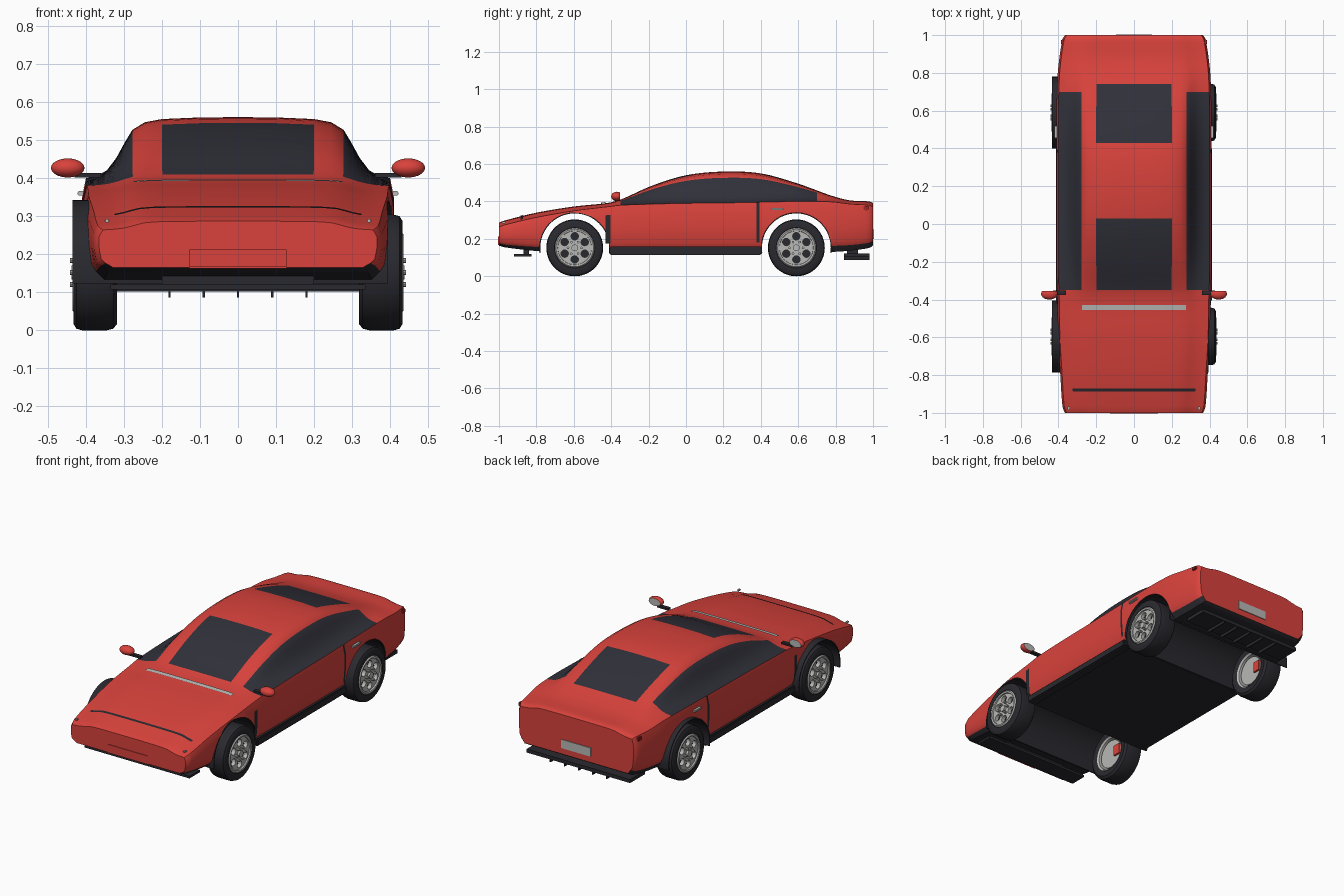
import bpy, bmesh
from math import sin, cos, pi, tau
from mathutils import Matrix, Vector

if "Cube" in bpy.data.objects:
    bpy.data.objects.remove(bpy.data.objects["Cube"])


def material(name, *rgb):
    m = bpy.data.materials.new(name)
    m.use_nodes = True
    m.diffuse_color = (*rgb, 1)
    m.node_tree.nodes["Principled BSDF"].inputs["Base Color"].default_value = (*rgb, 1)
    return m


RED = material("red_paint", .70, .055, .045)
GLASS = material("dark_glass", .03, .03, .042)
BLACK = material("black_trim", .022, .022, .028)
METAL = material("light_metal", .48, .48, .47)
LAMP = material("dark_red_lamp", .35, .02, .02)
parts = []


def finish(name, bm, mats, mirror=False, normals=True):
    if normals:
        bmesh.ops.recalc_face_normals(bm, faces=bm.faces)
    me = bpy.data.meshes.new(name)
    bm.to_mesh(me)
    bm.free()
    for m in mats:
        me.materials.append(m)
    ob = bpy.data.objects.new(name, me)
    bpy.context.collection.objects.link(ob)
    if mirror:
        ob.modifiers.new("mirror", 'MIRROR').use_mirror_merge = False
    parts.append(ob)
    return ob


def box(name, lo, hi, mat, mirror=False, bevel=0):
    lo, hi = Vector(lo), Vector(hi)
    bm = bmesh.new()
    bmesh.ops.create_cube(bm, size=1, matrix=Matrix.Translation((lo + hi) / 2) @ Matrix.Diagonal((*(hi - lo), 1)))
    if bevel:
        bmesh.ops.bevel(bm, geom=bm.edges[:], offset=bevel, segments=2, affect='EDGES')
    return finish(name, bm, [mat], mirror)


def add_rod(bm, x0, x1, r, y, z, segs=40):
    """Cylinder lying along x."""
    mat = Matrix.Translation(((x0 + x1) / 2, y, z)) @ Matrix.Rotation(pi / 2, 4, 'Y')
    bmesh.ops.create_cone(bm, cap_ends=True, segments=segs, radius1=r, radius2=r, depth=x1 - x0, matrix=mat)


def rod(name, x0, x1, r, y, z, mat, mirror=True):
    bm = bmesh.new()
    add_rod(bm, x0, x1, r, y, z)
    return finish(name, bm, [mat], mirror)


def lathe(name, profile, y, z, mat, mirror=True, a0=0, a1=tau, segs=44):
    """Closed (radius, x) profile swept round an axis along x."""
    bm = bmesh.new()
    full = a1 - a0 > tau - .01
    rings = []
    for k in range(segs if full else segs + 1):
        a = a0 + (a1 - a0) * k / segs
        rings.append([bm.verts.new((x, y + r * cos(a), z + r * sin(a))) for r, x in profile])
    n = len(profile)
    for a, b in zip(rings, rings[1:] + (rings[:1] if full else [])):
        for i in range(n):
            bm.faces.new((a[i], a[(i + 1) % n], b[(i + 1) % n], b[i]))
    if not full:
        bm.faces.new(rings[0])
        bm.faces.new(rings[-1])
    return finish(name, bm, [mat], mirror)


def cut(ob, cutter):
    mod = ob.modifiers.new("cut", 'BOOLEAN')
    mod.operation, mod.solver, mod.object = 'DIFFERENCE', 'EXACT', cutter
    bpy.context.view_layer.objects.active = ob
    bpy.ops.object.modifier_move_to_index(modifier="cut", index=0)
    bpy.ops.object.modifier_apply(modifier="cut")
    parts.remove(cutter)
    bpy.data.objects.remove(cutter)


# Body stations: y, roof height, belt height, half width, floor height
STATIONS = [
    (-1, .287, .264, .365, .165), (-.97, .298, .275, .378, .155), (-.8, .34, .315, .39, .135),
    (-.6, .373, .35, .402, .12), (-.42, .392, .372, .405, .12), (-.35, .41, .38, .408, .12),
    (-.18, .485, .386, .41, .12), (0, .54, .39, .41, .12), (.2, .56, .392, .41, .12),
    (.4, .55, .396, .41, .12), (.6, .495, .4, .41, .12), (.78, .43, .398, .405, .13),
    (.88, .405, .386, .395, .137), (.98, .4, .38, .378, .152), (1, .392, .37, .365, .165)]
# Section: cabin part (x, share of cabin height), lower part (share of width, share of side height)
CABIN = [(0, 1), (.1, .995), (.2, .97), (.245, .92), (.278, .8), (.3, .58), (.32, .36), (.345, .16), (.375, .05)]
LOWER = [(.975, 1), (1, .82), (1, .5), (.985, .22), (.955, .12), (.9, 0), (0, 0)]


def station(y):
    """Smooth interpolation between the body stations."""
    S = STATIONS
    i = max(k for k in range(len(S) - 1) if S[k][0] <= y)
    slope = lambda k, c: ((S[min(k + 1, len(S) - 1)][c] - S[max(k - 1, 0)][c])
                          / (S[min(k + 1, len(S) - 1)][0] - S[max(k - 1, 0)][0]))
    d = S[i + 1][0] - S[i][0]
    t = (y - S[i][0]) / d
    h = t * t * (3 - 2 * t)
    return [S[i][c] * (1 - h) + S[i + 1][c] * h
            + d * t * (1 - t) * ((1 - t) * slope(i, c) - t * slope(i + 1, c)) for c in range(1, 5)]


def section(y):
    top, belt, w, floor = station(y)
    return ([Vector((x * w / .41, y, belt + (top - belt) * f)) for x, f in CABIN]
            + [Vector((w * u, y, floor + (belt - floor) * g)) for u, g in LOWER])


# Body shell with painted glass areas and black underside
ys = sorted({k / 25 for k in range(-25, 26)} | {-.97, -.35, .03, .43, .7, .74, .98, .99, -.985})
bm = bmesh.new()
rings = []
for y in ys:
    half = section(y)
    ring = half + [Vector((-p.x, p.y, p.z)) for p in half[-2:0:-1]]
    rings.append([bm.verts.new(p) for p in ring])
n = len(rings[0])
for a, b in zip(rings, rings[1:]):
    mid = (a[0].co.y + b[0].co.y) / 2
    for i in range(n):
        f = bm.faces.new((a[i], a[(i + 1) % n], b[(i + 1) % n], b[i]))
        col = min(i, n - 1 - i)
        if col < 2 and (-.35 < mid < .03 or .43 < mid < .74):
            f.material_index = 1
        elif 4 <= col < 9 and -.35 < mid < .7:
            f.material_index = 1
        elif col >= 13:
            f.material_index = 2
bm.faces.new(rings[0])
bm.faces.new(rings[-1])
body = finish("body", bm, [RED, GLASS, BLACK])

# Wheel tunnels and their liners, which stand proud on the right side
AXLES, HUB = (-.595, .59), .152
for y in AXLES:
    tunnel = rod("tunnel_cutter", -.6, .6, .188, y, HUB, BLACK, False)
    for f in tunnel.data.polygons:
        f.material_index = 2
    tunnel.data.materials.clear()
    for m in (RED, GLASS, BLACK):
        tunnel.data.materials.append(m)
    for f in tunnel.data.polygons:
        f.material_index = 2
    cut(body, tunnel)
    lathe("arch_liner", [(.19, -.435), (.19, .395), (.184, .395), (.184, -.435)], y, HUB, BLACK,
          False, -.15, pi + .15)

# Wheels
for y in AXLES:
    lathe("tyre", [(.1, .325), (.135, .318), (.148, .328), (.152, .345), (.152, .41), (.148, .425),
                   (.135, .433), (.108, .432), (.1, .424)], y, HUB, BLACK)
    lathe("rim", [(.106, .43), (.1, .436), (.091, .434), (.088, .415), (.094, .33), (.102, .322)], y, HUB, METAL)
    face = rod("wheel_face", .404, .426, .092, y, HUB, METAL)
    bm = bmesh.new()
    for k in range(6):
        a = tau * k / 6 + pi / 6
        add_rod(bm, .39, .45, .02, y + .062 * cos(a), HUB + .062 * sin(a), 20)
    cut(face, finish("hole_cutter", bm, [METAL]))
    rod("wheel_shadow_disc", .385, .395, .09, y, HUB, BLACK)
    rod("hub_cap", .42, .438, .018, y, HUB, METAL)
    rod("brake_disc", .336, .346, .082, y, HUB, METAL)
    box("brake_caliper", (.325, y + .035, HUB - .03), (.36, y + .08, HUB + .03), RED, True)
    bm = bmesh.new()
    for k in range(6):
        a = tau * k / 6
        add_rod(bm, .42, .442, .007, y + .036 * cos(a), HUB + .036 * sin(a), 10)
    finish("wheel_nuts", bm, [METAL], True)


def strip(name, y0, y1, i0, i1, off, mat):
    """Thin plate hugging the body between two section points."""
    bm = bmesh.new()
    rows = [[bm.verts.new(p + Vector(off)) for p in section(y)[i0:i1 + 1]] for y in (y0, y1)]
    for i in range(i1 - i0):
        bm.faces.new((rows[0][i], rows[0][i + 1], rows[1][i + 1], rows[1][i]))
    return finish(name, bm, [mat], True, False)


strip("bonnet_gap", -.886, -.872, 0, 7, (0, 0, .003), BLACK)
strip("wiper_vent", -.455, -.43, 0, 4, (0, 0, .006), METAL)
strip("front_door_gap", -.43, -.405, 10, 12, (.003, 0, 0), BLACK)
strip("rear_door_gap", .378, .392, 9, 12, (.003, 0, 0), BLACK)

# Side trim
box("sill", (.36, -.41, .115), (.412, .405, .158), BLACK, True, .006)
box("door_handle", (.4, .455, .354), (.422, .52, .366), METAL, True, .003)
box("rear_side_lamp", (.37, .95, .353), (.386, .978, .376), LAMP, True, .004)
box("front_lamp", (.338, -.985, .283), (.352, -.965, .292), METAL, True, .003)

# Door mirrors
bm = bmesh.new()
bmesh.ops.create_uvsphere(bm, u_segments=28, v_segments=16, radius=1,
                          matrix=Matrix.Translation((.448, -.37, .427)) @ Matrix.Diagonal((.044, .03, .025, 1)))
bmesh.ops.bisect_plane(bm, geom=bm.verts[:] + bm.edges[:] + bm.faces[:], plane_co=(0, -.354, 0),
                       plane_no=(0, 1, 0), clear_outer=True)
rim = bmesh.ops.contextual_create(bm, geom=[e for e in bm.edges if e.is_boundary])
for f in rim["faces"]:
    f.material_index = 1
finish("door_mirror", bm, [RED, METAL], True)
box("mirror_arm", (.36, -.375, .402), (.43, -.352, .413), BLACK, True)

# Number plates, splitter and diffuser
box("front_plate_panel", (-.132, -1.004, .162), (.132, -.99, .216), RED, bevel=.004)
box("rear_plate", (-.095, .99, .2), (.095, 1.004, .25), METAL)
box("front_splitter", (-.335, -.92, .107), (.335, -.825, .12), BLACK)
box("splitter_mount", (-.2, -.87, .118), (.2, -.84, .15), BLACK)
box("diffuser", (-.33, .845, .102), (.33, .98, .122), BLACK)
box("diffuser_mount", (-.25, .86, .12), (.25, .92, .15), BLACK)
for k in range(-2, 3):
    box("diffuser_fin", (k * .09 - .003, .845, .086), (k * .09 + .003, .98, .104), BLACK)

# Smooth shading with sharp edges kept
bpy.ops.object.select_all(action='DESELECT')
for ob in parts:
    ob.select_set(True)
bpy.context.view_layer.objects.active = body
bpy.ops.object.shade_smooth_by_angle(angle=.6)
